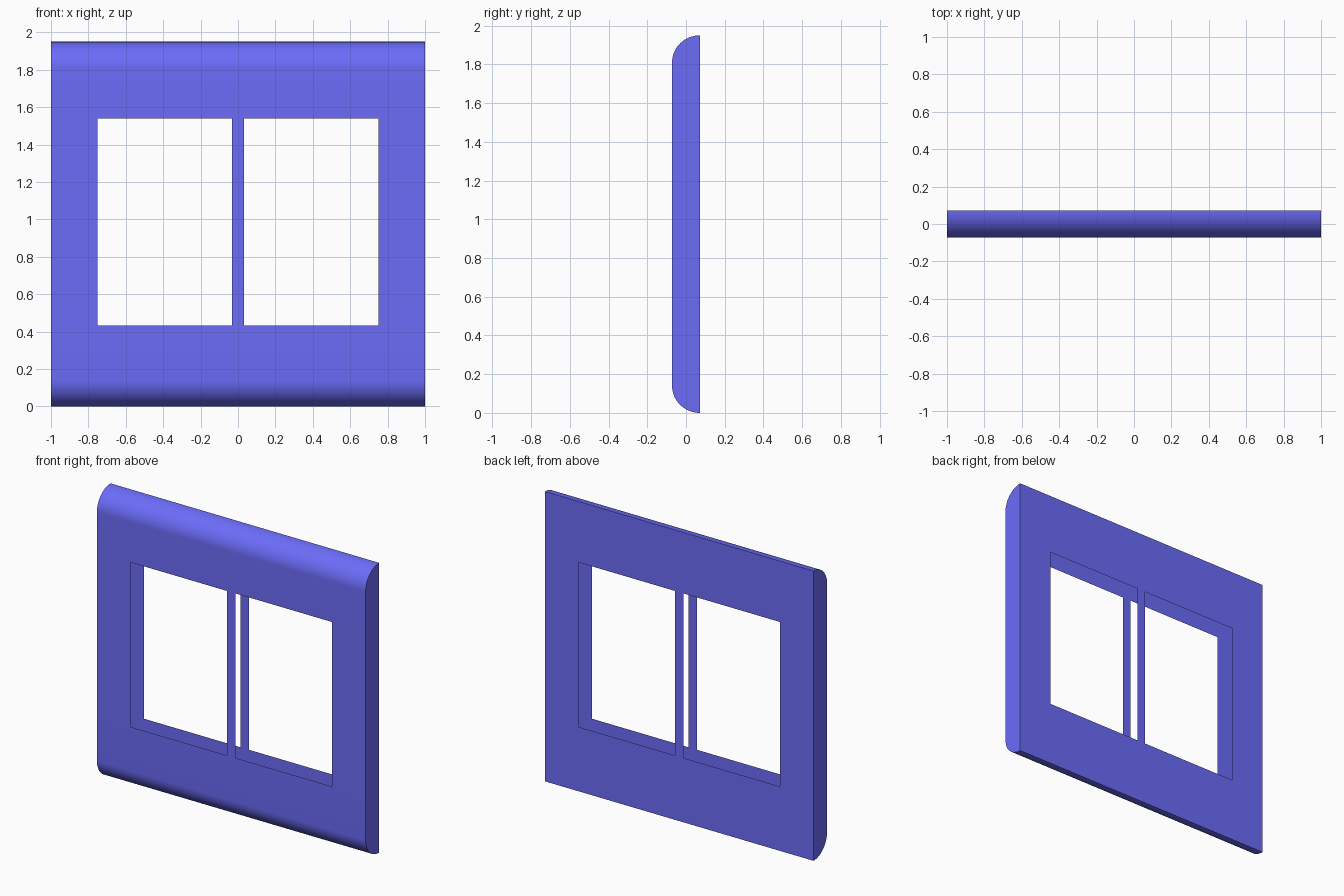
import bpy, bmesh, math

if "Cube" in bpy.data.objects:
    bpy.data.objects.remove(bpy.data.objects["Cube"])

D, R, H = 0.072, 0.14, 1.95            # half depth, rounding height, total height
SEG = 16                               # steps per rounded edge
XS = [-1.0, -0.75, -0.032, 0.032, 0.75, 1.0]
SILL, LINTEL = 0.433, 1.54
OPEN_COLUMNS = (1, 3)                  # the two window openings


def arc(flip):
    """Quarter-round from the back edge to the front face."""
    pts = []
    for i in range(SEG + 1):
        a = math.pi / 2 * i / SEG
        y, z = D - 2 * D * math.sin(a), R * (1 - math.cos(a))
        pts.append((y, H - z if flip else z))
    return pts[::-1] if flip else pts


# side profile: bottom round, front face, top round, back face
profile = (arc(False) + [(-D, SILL), (-D, LINTEL)]
           + arc(True) + [(D, LINTEL), (D, SILL)])

bm = bmesh.new()
rings = [[bm.verts.new((x, y, z)) for y, z in profile] for x in XS]
n = len(profile)

# hollow shell, left open at the windows on the front and back sheets
for c in range(len(XS) - 1):
    for i in range(n):
        j = (i + 1) % n
        is_window_row = {profile[i][1], profile[j][1]} == {SILL, LINTEL}
        if c in OPEN_COLUMNS and is_window_row:
            continue
        bm.faces.new((rings[c][i], rings[c + 1][i], rings[c + 1][j], rings[c][j]))

# flat end caps
bm.faces.new(rings[0])
bm.faces.new(rings[-1][::-1])

# drop points stranded inside nothing
bmesh.ops.delete(bm, geom=[v for v in bm.verts if not v.link_faces], context='VERTS')

mesh = bpy.data.meshes.new("window_frame")
bm.to_mesh(mesh)
bm.free()
frame = bpy.data.objects.new("window_frame", mesh)
bpy.context.collection.objects.link(frame)

# blue paint
paint = bpy.data.materials.new("blue_paint")
paint.diffuse_color = (0.15, 0.15, 0.95, 1.0)
paint.use_nodes = True
paint.node_tree.nodes["Principled BSDF"].inputs["Base Color"].default_value = paint.diffuse_color
mesh.materials.append(paint)

# smooth rounds, sharp corners
bpy.context.view_layer.objects.active = frame
frame.select_set(True)
bpy.ops.object.shade_smooth_by_angle(angle=math.radians(30))
